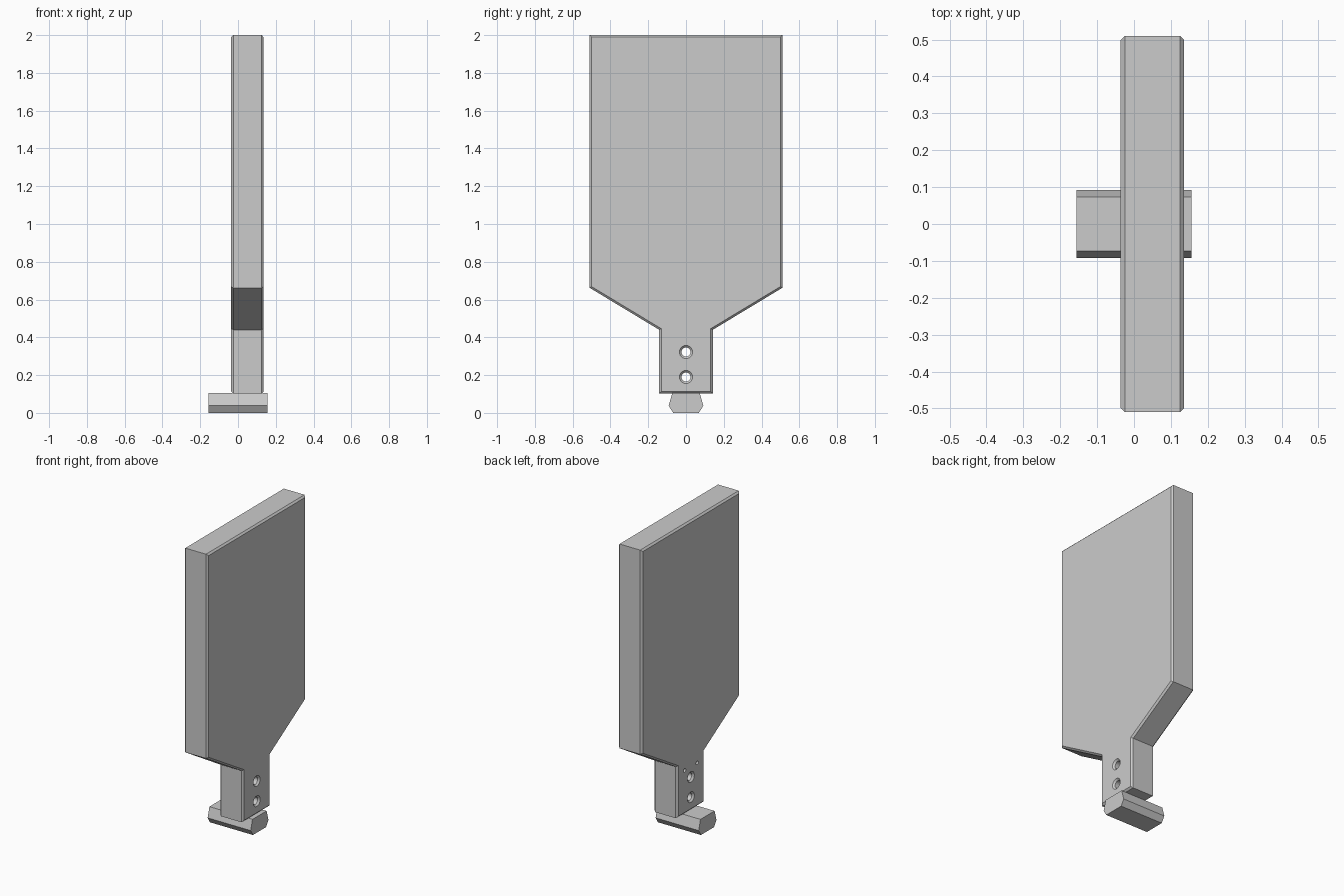
import bpy, bmesh, math
from mathutils import Matrix

cube = bpy.data.objects.get("Cube")
if cube:
    bpy.data.objects.remove(cube, do_unlink=True)

GREY = (0.6, 0.6, 0.6, 1)
grey = bpy.data.materials.new("plain_grey")
grey.use_nodes = True
grey.diffuse_color = GREY
grey.node_tree.nodes["Principled BSDF"].inputs["Base Color"].default_value = GREY


def add_object(name, bm):
    bmesh.ops.recalc_face_normals(bm, faces=bm.faces)
    mesh = bpy.data.meshes.new(name)
    bm.to_mesh(mesh)
    bm.free()
    obj = bpy.data.objects.new(name, mesh)
    mesh.materials.append(grey)
    bpy.context.scene.collection.objects.link(obj)
    return obj


def prism(name, half, x0, x1, chamfer=0):
    """Mirror a half outline in y, extrude it along x, chamfer both cap rims."""
    outline = half + [(-y, z) for y, z in reversed(half)]
    bm = bmesh.new()
    cap = bm.faces.new([bm.verts.new((x0 + chamfer, y, z)) for y, z in outline])
    new = bmesh.ops.extrude_face_region(bm, geom=[cap], use_keep_orig=True)["geom"]
    verts = [g for g in new if isinstance(g, bmesh.types.BMVert)]
    bmesh.ops.translate(bm, verts=verts, vec=(x1 - x0 - 2 * chamfer, 0, 0))
    bmesh.ops.recalc_face_normals(bm, faces=bm.faces)
    if chamfer:
        caps = [f for f in bm.faces if abs(f.normal.x) > 0.9]
        bmesh.ops.inset_individual(bm, faces=caps, thickness=chamfer,
                                   depth=chamfer, use_even_offset=True)
    return add_object(name, bm)


def cut_hole(target, y, z, rings):
    """Cut a turned hole along x, with rings of (x, radius)."""
    bm = bmesh.new()
    sides = 24
    loops = [[bm.verts.new((x, y + r * math.cos(a), z + r * math.sin(a)))
              for a in (math.tau * i / sides for i in range(sides))]
             for x, r in rings]
    for a, b in zip(loops, loops[1:]):
        for i in range(sides):
            j = (i + 1) % sides
            bm.faces.new((a[i], a[j], b[j], b[i]))
    bm.faces.new(loops[0])
    bm.faces.new(loops[-1])
    cutter = add_object("hole_cutter", bm)
    cutter.hide_render = True
    mod = target.modifiers.new("hole", "BOOLEAN")
    mod.operation, mod.solver, mod.object = "DIFFERENCE", "EXACT", cutter
    bpy.context.view_layer.objects.active = target
    bpy.ops.object.modifier_apply(modifier=mod.name)
    bpy.data.objects.remove(cutter, do_unlink=True)


# Paddle-shaped panel with its handle
LEFT, RIGHT, C = -0.036, 0.136, 0.011
panel = prism("paddle_panel",
              [(0.142, 0.103), (0.142, 0.44), (0.51, 0.662), (0.51, 2.0)],
              LEFT, RIGHT, C)

# Chamfered through holes in the handle
R, E = 0.024, 0.01
for z in (0.19, 0.322):
    cut_hole(panel, 0, z, [(LEFT - E, R + C + E), (LEFT + C, R),
                           (RIGHT - C, R), (RIGHT + E, R + C + E)])

# Small blind holes on one side only
for y in (-0.065, 0.065):
    cut_hole(panel, y, 0.39, [(LEFT - E, 0.012), (LEFT + 0.06, 0.012)])

# Foot bar under the handle
foot = prism("foot_bar", [(0.068, 0), (0.092, 0.038), (0.073, 0.104)], -0.156, 0.156)

# Smooth hole walls, keep hard edges
for obj in (panel, foot):
    bpy.ops.object.select_all(action="DESELECT")
    obj.select_set(True)
    bpy.context.view_layer.objects.active = obj
    bpy.ops.object.shade_smooth_by_angle(angle=math.radians(30))
